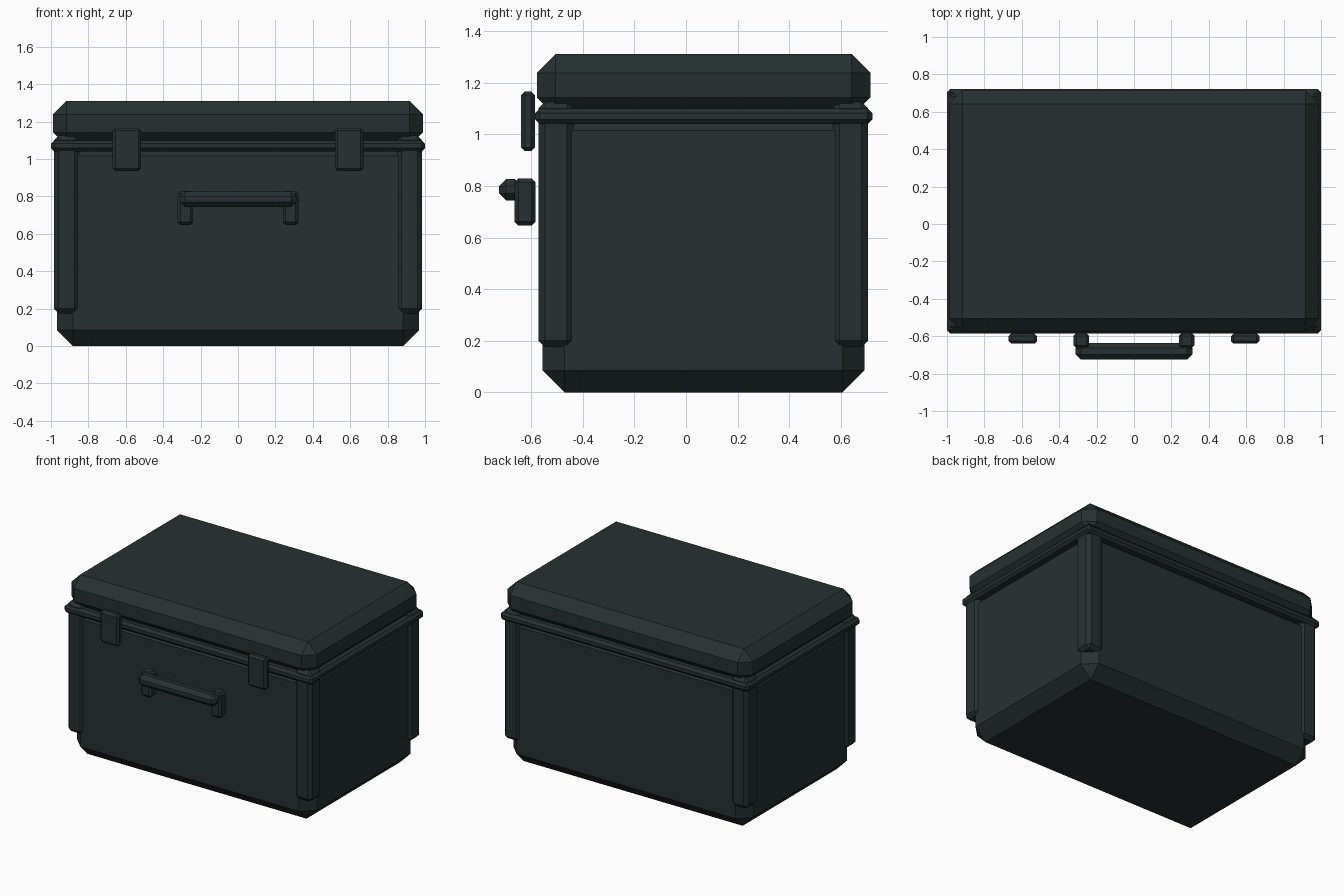
import bpy, bmesh

if "Cube" in bpy.data.objects:
    bpy.data.objects.remove(bpy.data.objects["Cube"])

# One dark green-grey plastic for the whole case
plastic = bpy.data.materials.new("dark_plastic")
plastic.diffuse_color = (0.0195, 0.0295, 0.0305, 1.0)
plastic.use_nodes = True
plastic.node_tree.nodes["Principled BSDF"].inputs["Base Color"].default_value = plastic.diffuse_color


def chamfer_box(name, x, y, z, bevel):
    """Box between the given (min, max) ranges with every edge chamfered once."""
    bm = bmesh.new()
    bmesh.ops.create_cube(bm, size=1.0)
    for v in bm.verts:
        for i, (lo, hi) in enumerate((x, y, z)):
            v.co[i] = hi if v.co[i] > 0 else lo
    bmesh.ops.bevel(bm, geom=bm.edges[:], offset=bevel, offset_type='OFFSET',
                    segments=1, profile=0.5, affect='EDGES')
    bmesh.ops.recalc_face_normals(bm, faces=bm.faces[:])
    mesh = bpy.data.meshes.new(name)
    bm.to_mesh(mesh)
    bm.free()
    mesh.materials.append(plastic)
    obj = bpy.data.objects.new(name, mesh)
    bpy.context.collection.objects.link(obj)
    return obj


# Body, rim and lid
chamfer_box("case_body", (-0.967, 0.967), (-0.556, 0.692), (0.0, 1.10), 0.085)
chamfer_box("rim", (-1.0, 1.0), (-0.585, 0.722), (1.04, 1.10), 0.018)
chamfer_box("lid", (-0.99, 0.99), (-0.578, 0.715), (1.07, 1.311), 0.073)

# Corner posts
for side, sx in (("left", -1), ("right", 1)):
    xr = sorted((sx * 0.85, sx * 0.984))
    for end, yr in (("front", (-0.572, -0.436)), ("back", (0.57, 0.706))):
        chamfer_box(f"corner_post_{end}_{side}", xr, yr, (0.175, 1.126), 0.025)

    # Latches and handle mounts on the front
    chamfer_box(f"latch_{side}", sorted((sx * 0.518, sx * 0.67)),
                (-0.64, -0.585), (0.935, 1.167), 0.015)
    chamfer_box(f"handle_mount_{side}", sorted((sx * 0.24, sx * 0.323)),
                (-0.665, -0.583), (0.647, 0.829), 0.015)

# Handle bar
chamfer_box("handle_bar", (-0.312, 0.312), (-0.725, -0.635), (0.743, 0.827), 0.028)
